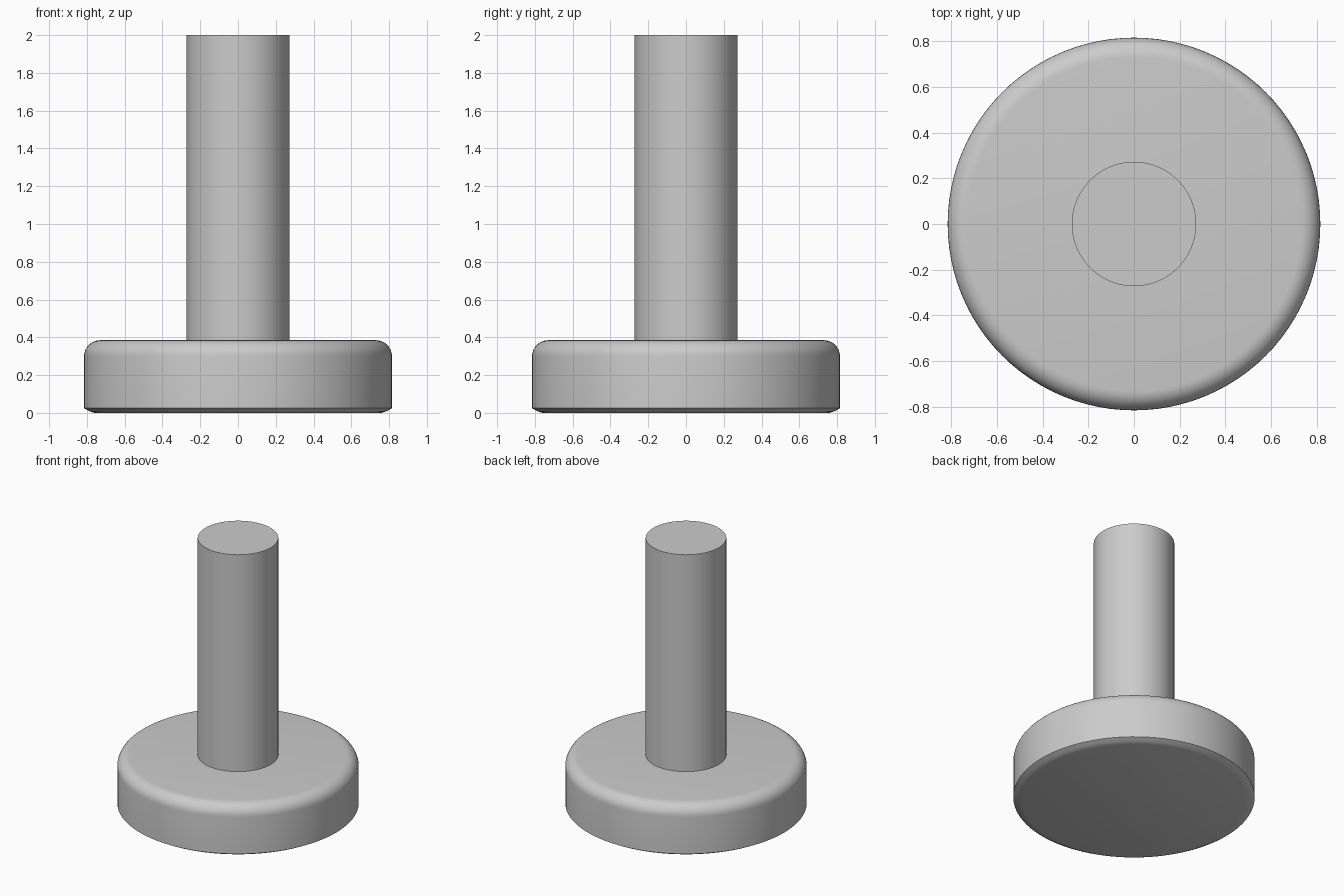
import bpy, bmesh, math

if "Cube" in bpy.data.objects:
    bpy.data.objects.remove(bpy.data.objects["Cube"], do_unlink=True)

SIDES = 96

# Single grey metal
metal = bpy.data.materials.new("grey metal")
metal.use_nodes = True
grey = (0.6, 0.6, 0.6, 1)
metal.diffuse_color = grey
metal.node_tree.nodes["Principled BSDF"].inputs["Base Color"].default_value = grey


def lathe(name, profile, cap_ends=(True, True)):
    """Turn a (radius, height) profile around z, with flat end caps."""
    bm = bmesh.new()
    rings = []
    for r, z in profile:
        rings.append([bm.verts.new((r * math.cos(math.tau * i / SIDES),
                                    r * math.sin(math.tau * i / SIDES), z))
                      for i in range(SIDES)])
    for low, high in zip(rings, rings[1:]):
        for i in range(SIDES):
            j = (i + 1) % SIDES
            bm.faces.new((low[i], low[j], high[j], high[i]))
    if cap_ends[0]:
        bm.faces.new(rings[0][::-1])
    if cap_ends[1]:
        bm.faces.new(rings[-1])
    mesh = bpy.data.meshes.new(name)
    bm.to_mesh(mesh)
    bm.free()
    obj = bpy.data.objects.new(name, mesh)
    bpy.context.collection.objects.link(obj)
    mesh.materials.append(metal)
    bpy.ops.object.select_all(action='DESELECT')
    obj.select_set(True)
    bpy.context.view_layer.objects.active = obj
    bpy.ops.object.shade_smooth_by_angle(angle=math.radians(30))
    return obj


# Round head: shallow crowned edge below, rounded shoulder above
RADIUS, HEIGHT, FILLET = 0.815, 0.385, 0.085
profile = [(0.76, 0), (0.785, 0.008), (RADIUS, 0.025)]
for k in range(9):
    a = math.pi / 2 * k / 8
    profile.append((RADIUS - FILLET + FILLET * math.cos(a),
                    HEIGHT - FILLET + FILLET * math.sin(a)))
lathe("round_head", profile)

# Plain cylindrical shank rising from the head
lathe("shank", [(0.272, HEIGHT - 0.02), (0.272, 2)])
